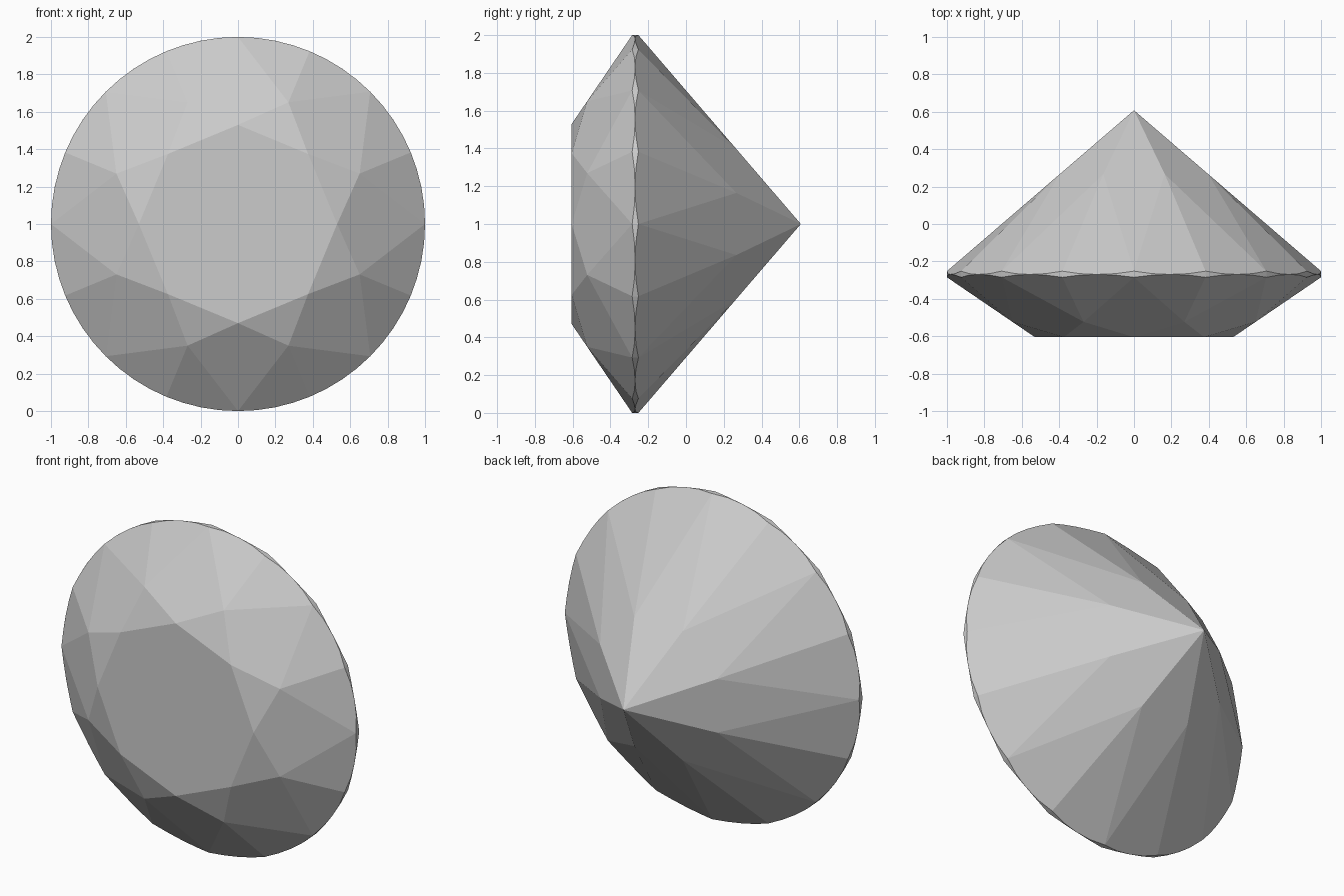
import bpy, bmesh
from math import sin, cos, radians
from mathutils import Vector

if "Cube" in bpy.data.objects:
    bpy.data.objects.remove(bpy.data.objects["Cube"])

TABLE_Y, CULET_Y = -0.605, 0.608
TABLE_R = 0.53
CROWN_Y, PAV_Y = -0.285, -0.252      # girdle edges at the facet corners
CROWN_MID, PAV_MID = 0.704, 0.43     # radius where the facets meet
STEP, SUB = 22.5, 4                  # 16 sectors, 4 girdle segments each


def pol(r, deg, y):
    a = radians(deg)
    return Vector((r * cos(a), y, 1 + r * sin(a)))


bm = bmesh.new()


def face(points):
    bm.faces.new([bm.verts.new(p) for p in points])


# mid corners lie in the planes of the main facets
c = cos(radians(STEP))
crown_mid_y = TABLE_Y + (CROWN_MID * c - TABLE_R) * (CROWN_Y - TABLE_Y) / (1 - TABLE_R)
pav_mid_y = CULET_Y + PAV_MID * c * (PAV_Y - CULET_Y)


def girdle_arc(mid, deg, y):
    """Arc of the round girdle cut by the facet through mid."""
    a, b = pol(1, deg, y), pol(1, deg + STEP, y)
    n = (a - mid).cross(b - mid)
    arc = []
    for i in range(SUB + 1):
        p = pol(1, deg + STEP * i / SUB, 0)
        p.y = -n.dot(p - mid) / n.y
        arc.append(p)
    return arc


# table
face([pol(TABLE_R, 45 * k, TABLE_Y) for k in range(8)])

for k in range(8):
    d = 45 * k
    t0, t1 = pol(TABLE_R, d, TABLE_Y), pol(TABLE_R, d + 45, TABLE_Y)
    m0, m1 = (pol(CROWN_MID, d + s, crown_mid_y) for s in (-STEP, STEP))
    p0, p1 = (pol(PAV_MID, d + s, pav_mid_y) for s in (-STEP, STEP))
    # star, crown main and pavilion main facets
    face([t0, m1, t1])
    face([t0, m0, pol(1, d, CROWN_Y), m1])
    face([pol(0, 0, CULET_Y), p0, pol(1, d, PAV_Y), p1])
    # crown and pavilion girdle facets with the scalloped girdle between
    for start in (d, d + STEP):
        upper = girdle_arc(m1, start, CROWN_Y)
        lower = girdle_arc(p1, start, PAV_Y)
        face([m1] + upper)
        face([p1] + lower)
        for i in range(SUB):
            face([upper[i], upper[i + 1], lower[i + 1], lower[i]])

bmesh.ops.remove_doubles(bm, verts=bm.verts, dist=0.0005)
bmesh.ops.recalc_face_normals(bm, faces=bm.faces)
mesh = bpy.data.meshes.new("cut_gem")
bm.to_mesh(mesh)
bm.free()
bpy.context.collection.objects.link(bpy.data.objects.new("cut_gem", mesh))
